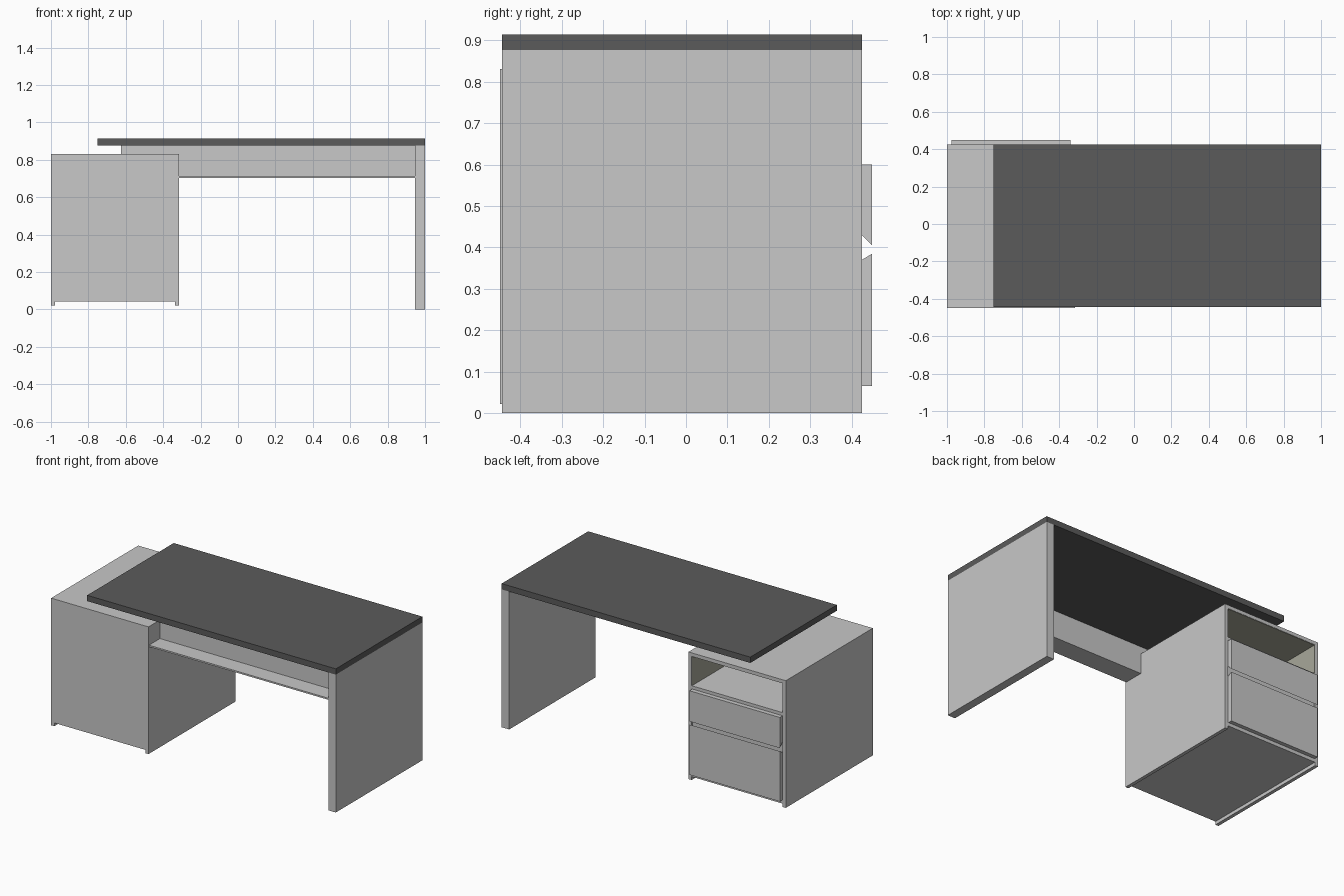
import bpy, bmesh

cube = bpy.data.objects.get("Cube")
if cube:
    bpy.data.objects.remove(cube, do_unlink=True)


def material(name, rgb):
    m = bpy.data.materials.new(name)
    m.use_nodes = True
    m.diffuse_color = (*rgb, 1)
    m.node_tree.nodes["Principled BSDF"].inputs["Base Color"].default_value = (*rgb, 1)
    return m


light = material("light_grey", (0.578, 0.578, 0.578))
dark = material("dark_grey", (0.105, 0.105, 0.105))
warm = material("warm_grey", (0.39, 0.39, 0.32))


def prism(name, x, profile, mat):
    """Extrude a (y, z) profile along x."""
    bm = bmesh.new()
    ends = [[bm.verts.new((px, y, z)) for y, z in profile] for px in x]
    bm.faces.new(ends[0])
    bm.faces.new(ends[1])
    n = len(profile)
    for i in range(n):
        j = (i + 1) % n
        bm.faces.new((ends[0][i], ends[0][j], ends[1][j], ends[1][i]))
    bmesh.ops.recalc_face_normals(bm, faces=bm.faces)
    me = bpy.data.meshes.new(name)
    bm.to_mesh(me)
    bm.free()
    me.materials.append(mat)
    ob = bpy.data.objects.new(name, me)
    bpy.context.collection.objects.link(ob)
    return ob


def box(name, x, y, z, mat=light):
    return prism(name, x, [(y[0], z[0]), (y[1], z[0]), (y[1], z[1]), (y[0], z[1])], mat)


# Desk top and its supporting side panel
desk_y = (-0.445, 0.425)
box("desk_top", (-0.75, 1), desk_y, (0.877, 0.914), dark)
box("side_leg", (0.947, 1), desk_y, (0, 0.877))

# Shallow tray under the front edge, with a stepped rear panel over the cabinet
box("tray_floor", (-0.315, 0.947), (-0.445, -0.315), (0.703, 0.713))
box("tray_back", (-0.315, 0.947), (-0.335, -0.315), (0.713, 0.877))
box("top_support", (-0.625, -0.315), (-0.335, -0.315), (0.831, 0.877))

# Cabinet carcass
X0, X1, T = -1.0, -0.315, 0.022
Y0, Y1 = -0.45, 0.425
Z0, Z1 = 0.022, 0.831
inner = (X0 + T, X1 - T)
box("cabinet_right_side", (X0, X0 + T), (Y0, Y1), (Z0, Z1))
box("cabinet_left_side", (X1 - T, X1), (Y0, Y1), (Z0, Z1))
box("cabinet_top", inner, (Y0, Y1), (Z1 - T, Z1))
box("cabinet_bottom", inner, (Y0, Y1), (0.043, 0.065))
box("cabinet_front", inner, (Y0, Y0 + T), (0.065, Z1 - T))
shelf_z = (0.602, 0.622)
box("cabinet_shelf", inner, (Y0 + T, Y1), shelf_z)

# Thin lining of the open compartment
P = 0.002
lining_y, lining_z = (Y0 + T, Y1 - P), (shelf_z[1], Z1 - T)
box("lining_right", (inner[0], inner[0] + P), lining_y, lining_z, warm)
box("lining_left", (inner[1] - P, inner[1]), lining_y, lining_z, warm)
box("lining_top", inner, lining_y, (lining_z[1] - P, lining_z[1]), warm)
box("lining_end", inner, (Y0 + T, Y0 + T + P), lining_z, warm)

# Drawers: fronts with slanted finger grips facing each other
front_x = (-0.975, -0.34)
prism("lower_drawer_front", front_x,
      [(0.42, 0.065), (0.45, 0.065), (0.45, 0.385), (0.42, 0.367)], light)
prism("upper_drawer_front", front_x,
      [(0.42, 0.435), (0.45, 0.405), (0.45, 0.60), (0.42, 0.60)], light)
for name, z in (("lower_drawer_box", (0.068, 0.36)), ("upper_drawer_box", (0.438, 0.595))):
    box(name, (-0.96, -0.355), (-0.40, 0.42), z)
box("drawer_rail", inner, (0.38, 0.415), (0.36, 0.438))
